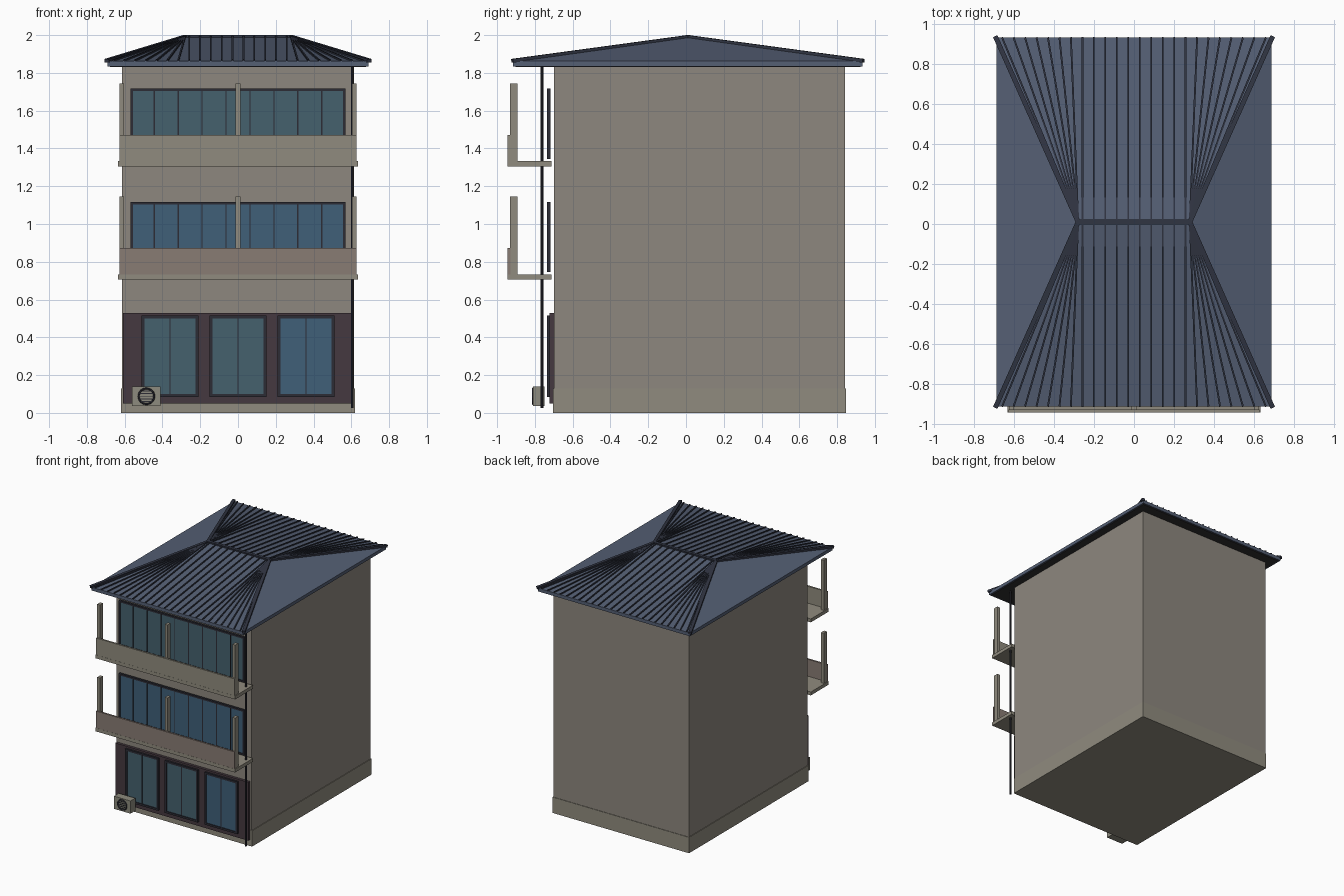
import bpy, bmesh
from math import pi
from mathutils import Vector, Matrix

if "Cube" in bpy.data.objects:
    bpy.data.objects.remove(bpy.data.objects["Cube"])


def material(name, r, g, b):
    m = bpy.data.materials.new(name)
    m.diffuse_color = (r, g, b, 1)
    m.use_nodes = True
    m.node_tree.nodes["Principled BSDF"].inputs["Base Color"].default_value = m.diffuse_color
    return m


WALL = material("wall", 0.27, 0.245, 0.21)
TRIM = material("trim", 0.28, 0.26, 0.21)
PINK = material("pink_render", 0.25, 0.20, 0.175)
BROWN = material("brown_cladding", 0.06, 0.04, 0.05)
FRAME = material("dark_frame", 0.025, 0.025, 0.035)
ROOF = material("roof_metal", 0.09, 0.115, 0.175)
CAP = material("roof_cap", 0.03, 0.035, 0.055)
SOFFIT = material("soffit", 0.03, 0.028, 0.03)
TEAL = material("teal_glass", 0.06, 0.12, 0.155)
BLUE = material("blue_glass", 0.05, 0.115, 0.19)
GREY = material("aircon_shell", 0.27, 0.26, 0.21)


def finish(name, bm, mat):
    me = bpy.data.meshes.new(name)
    bmesh.ops.recalc_face_normals(bm, faces=bm.faces)
    bm.to_mesh(me)
    bm.free()
    me.materials.append(mat)
    ob = bpy.data.objects.new(name, me)
    bpy.context.collection.objects.link(ob)
    return ob


def add_box(bm, x0, x1, y0, y1, z0, z1):
    m = Matrix.Translation(((x0 + x1) / 2, (y0 + y1) / 2, (z0 + z1) / 2))
    bmesh.ops.create_cube(bm, size=1, matrix=m @ Matrix.Diagonal((x1 - x0, y1 - y0, z1 - z0, 1)))


def boxes(name, mat, *dims):
    bm = bmesh.new()
    for d in dims:
        add_box(bm, *d)
    return finish(name, bm, mat)


def add_beam(bm, a, b, w, h):
    # bar with a w x h section running from a to b
    a, b = Vector(a), Vector(b)
    d = b - a
    rot = d.to_track_quat('Y', 'Z').to_matrix().to_4x4()
    bmesh.ops.create_cube(bm, size=1, matrix=Matrix.Translation((a + b) / 2) @ rot
                          @ Matrix.Diagonal((w, d.length, h, 1)))


def frame(name, x0, x1, z0, z1, y0, y1, t, panes, glass):
    # rectangular window frame with evenly spaced mullions and a glass sheet
    bars = [(x0, x1, y0, y1, z0, z0 + t), (x0, x1, y0, y1, z1 - t, z1),
            (x0, x0 + t, y0, y1, z0, z1), (x1 - t, x1, y0, y1, z0, z1)]
    for k in range(1, panes):
        x = x0 + (x1 - x0) * k / panes
        bars.append((x - 0.003, x + 0.003, y0 + 0.003, y1, z0, z1))
    boxes(name + "_frame", FRAME, *bars)
    boxes(name + "_glass", glass, (x0 + t / 2, x1 - t / 2, y0 + 0.006, y1, z0 + t / 2, z1 - t / 2))


# Main block and plinth
boxes("building_body", WALL, (-0.615, 0.615, -0.70, 0.842, 0.01, 1.84))
boxes("plinth", TRIM, (-0.62, 0.62, -0.703, 0.846, 0, 0.13))

# Ground floor cladding and windows
boxes("ground_floor_cladding", BROWN, (-0.61, 0.60, -0.722, -0.70, 0.05, 0.53))
for i, (x, g) in enumerate(((-0.36, TEAL), (0, TEAL), (0.36, BLUE))):
    frame(f"shop_window_{i + 1}", x - 0.15, x + 0.15, 0.085, 0.515, -0.737, -0.72, 0.016, 2, g)

# Balconies with posts and the window bands behind them
for n, z, g, pm in (("lower", 0.705, BLUE, PINK), ("upper", 1.305, TEAL, TRIM)):
    frame(n + "_window_band", -0.57, 0.57, z + 0.04, z + 0.412, -0.735, -0.717, 0.014, 9, g)
    boxes(n + "_balcony_slab", TRIM, (-0.635, 0.635, -0.945, -0.713, z, z + 0.028))
    boxes(n + "_balcony_parapet", pm, (-0.628, 0.628, -0.944, -0.929, z + 0.002, z + 0.167))
    boxes(n + "_balcony_posts", TRIM,
          *[(x - 0.0125, x + 0.0125, -0.932, -0.892, z + 0.02, z + 0.44) for x in (-0.615, 0, 0.615)])

# Hip roof: eave slab, sloped faces, caps and standing seams
EX, RX, CY, EY, EZ, RZ = 0.69, 0.28, 0.01, 0.925, 1.862, 1.99
boxes("soffit", SOFFIT, (-EX + 0.012, EX - 0.012, CY - EY + 0.012, CY + EY - 0.012, 1.832, 1.85))
bm = bmesh.new()
low, top = [[bm.verts.new((sx * EX, CY + sy * EY, z)) for sx, sy in
             ((-1, -1), (1, -1), (1, 1), (-1, 1))] for z in (1.835, EZ)]
rl, rr = bm.verts.new((-RX, CY, RZ)), bm.verts.new((RX, CY, RZ))
for i in range(4):
    j = (i + 1) % 4
    bm.faces.new((low[i], low[j], top[j], top[i]))
for f in ((top[0], top[1], rr, rl), (top[1], top[2], rr), (top[2], top[3], rl, rr), (top[3], top[0], rl), low):
    bm.faces.new(f)
finish("hip_roof", bm, ROOF)

bm = bmesh.new()
add_beam(bm, (-RX - 0.005, CY, RZ), (RX + 0.005, CY, RZ), 0.026, 0.02)
for sx in (-1, 1):
    for sy in (-1, 1):
        add_beam(bm, (sx * RX, CY, RZ), (sx * (EX + 0.005), CY + sy * (EY + 0.005), EZ + 0.002), 0.024, 0.02)
finish("ridge_and_hip_caps", bm, CAP)

bm = bmesh.new()
for k in range(24):
    x = (k - 11.5) * 0.0575
    xr = max(-RX, min(RX, x))
    for sy in (-1, 1):
        add_beam(bm, (xr, CY + sy * 0.01, RZ), (x, CY + sy * EY, EZ + 0.002), 0.009, 0.012)
finish("roof_seams", bm, CAP)

# Drainpipe
bm = bmesh.new()
bmesh.ops.create_cone(bm, cap_ends=True, segments=10, radius1=0.008, radius2=0.008, depth=1.815,
                      matrix=Matrix.Translation((0.605, -0.763, 0.9325)))
finish("drainpipe", bm, FRAME)

# Air conditioner unit with round fan grille
AX, AZ = -0.485, 0.088
boxes("aircon_box", GREY, (AX - 0.075, AX + 0.075, -0.81, -0.748, 0.036, 0.14))
bpy.ops.mesh.primitive_torus_add(location=(AX, -0.811, AZ), rotation=(pi / 2, 0, 0), major_radius=0.041,
                                 minor_radius=0.005, major_segments=24, minor_segments=6)
ring = bpy.context.object
ring.name = "aircon_fan_ring"
ring.data.materials.append(FRAME)
bars = []
for k in range(-2, 3):
    z = AZ + k * 0.014
    w = (0.041 ** 2 - (z - AZ) ** 2) ** 0.5
    bars.append((AX - w, AX + w, -0.815, -0.809, z - 0.002, z + 0.002))
boxes("aircon_fan_grille", FRAME, *bars)
